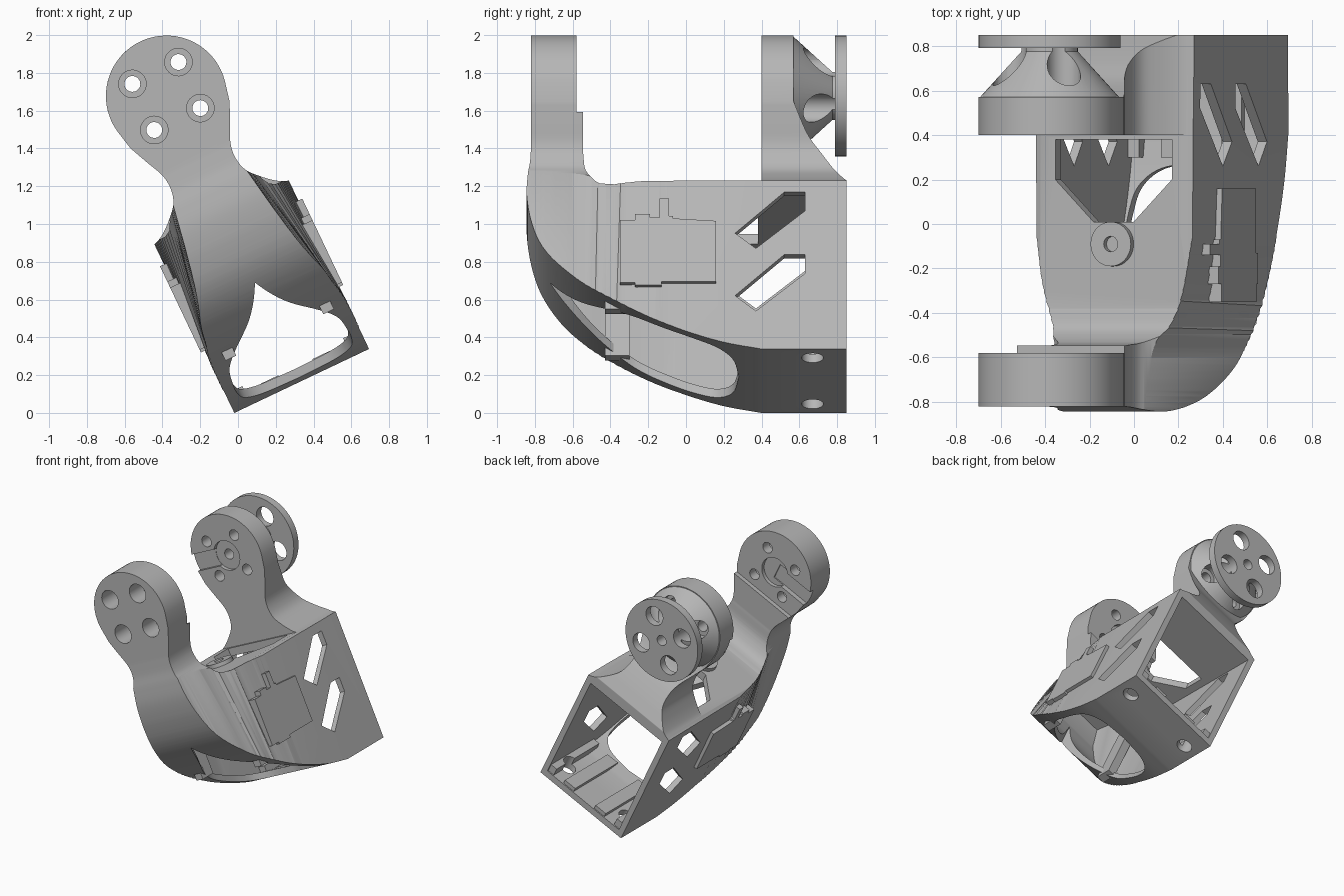
import bpy, bmesh, math
from mathutils import Matrix, Vector

if "Cube" in bpy.data.objects:
    bpy.data.objects.remove(bpy.data.objects["Cube"], do_unlink=True)

grey = bpy.data.materials.new("plain grey")
grey.use_nodes = True
grey.diffuse_color = (0.47, 0.47, 0.47, 1)
grey.node_tree.nodes["Principled BSDF"].inputs["Base Color"].default_value = (0.47, 0.47, 0.47, 1)

# Everything is built upright, then leaned over sideways at the end
LEAN = Matrix.Translation((0.337, 0, 0.169)) @ Matrix.Rotation(math.radians(-25.4), 4, 'Y')
HEAD = 1.67
DIAG = [(a, HEAD + b) for a in (-0.135, 0.135) for b in (-0.135, 0.135)]


def spline(pts, steps=6):
    """Smooth curve through the given points."""
    p = [Vector(q) for q in pts]
    p = [2 * p[0] - p[1]] + p + [2 * p[-1] - p[-2]]
    out = []
    for a, b, c, d in zip(p, p[1:], p[2:], p[3:]):
        for i in range(steps):
            t = i / steps
            out.append(tuple(0.5 * (2 * b + (c - a) * t + (2 * a - 5 * b + 4 * c - d) * t * t
                                    + (3 * b - a - 3 * c + d) * t ** 3)))
    return out + [tuple(p[-2])]


def mirrored(half):
    return half + [(-a, b) for a, b in reversed(half) if abs(a) > 1e-6]


def circle(r, a=0, b=0, n=40):
    return [(a + r * math.cos(2 * math.pi * i / n), b + r * math.sin(2 * math.pi * i / n))
            for i in range(n)]


def rect(a0, a1, b0, b1):
    return [(a0, b0), (a1, b0), (a1, b1), (a0, b1)]


def prism(name, pts, axis, lo, hi, far=None):
    """Extrude an outline along an axis, optionally blending to another outline."""
    place = {'x': lambda p, t: (t, p[0], p[1]),
             'y': lambda p, t: (p[0], t, p[1]),
             'z': lambda p, t: (p[0], p[1], t)}[axis]
    bm = bmesh.new()
    a = [bm.verts.new(place(p, lo)) for p in pts]
    b = [bm.verts.new(place(p, hi)) for p in far or pts]
    bm.faces.new(a)
    bm.faces.new(b[::-1])
    for i in range(len(a)):
        j = (i + 1) % len(a)
        bm.faces.new((a[i], b[i], b[j], a[j]))
    bmesh.ops.recalc_face_normals(bm, faces=bm.faces)
    me = bpy.data.meshes.new(name)
    bm.to_mesh(me)
    bm.free()
    me.materials.append(grey)
    ob = bpy.data.objects.new(name, me)
    bpy.context.scene.collection.objects.link(ob)
    return ob


def combine(target, tool, op='DIFFERENCE'):
    mod = target.modifiers.new("combine", 'BOOLEAN')
    mod.operation, mod.solver, mod.object = op, 'EXACT', tool
    bpy.context.view_layer.objects.active = target
    bpy.ops.object.modifier_apply(modifier=mod.name)
    bpy.data.objects.remove(tool, do_unlink=True)


def cut(target, pts, axis, lo, hi):
    combine(target, prism("cutter", pts, axis, lo, hi))


# Side outline: flat floor, curved nose, front arm, deck, back arm
nose = spline([(0.4, 0), (0.2, 0.04), (0, 0.105), (-0.2, 0.19), (-0.4, 0.3), (-0.55, 0.4),
               (-0.68, 0.525), (-0.77, 0.66), (-0.82, 0.81), (-0.843, 0.97), (-0.838, 1.1),
               (-0.825, 1.2), (-0.82, 1.3)])
deck = spline([(-0.545, 1.25), (-0.53, 1.13), (-0.47, 1.03), (-0.38, 1.0)])
brace = spline([(0.57, 1.5), (0.64, 1.35), (0.72, 1.24), (0.79, 1.13), (0.85, 1.02)])
side = ([(0.85, 0)] + nose + [(-0.82, 2.1), (-0.58, 2.1), (-0.58, 1.45), (-0.545, 1.45)]
        + deck + [(0.4, 1.0), (0.4, 2.1), (0.57, 2.1)] + brace)
body = prism("body_shell", side, 'x', -0.6, 0.6)

# Plan outline narrows the nose, more so towards the deck
low_plan = [(0.395, 0.95)] + spline([(0.398, -0.05), (0.426, -0.3), (0.485, -0.53), (0.505, -0.65),
                                     (0.465, -0.8), (0.43, -0.95)])
high_plan = [(0.395, 0.95)] + spline([(0.386, -0.05), (0.329, -0.3), (0.225, -0.53),
                                      (0.205, -0.65), (0.196, -0.8), (0.195, -0.95)])


def plan_solid(inset):
    low, high = ([(a - inset, b) for a, b in half] for half in (low_plan, high_plan))
    return prism("plan", mirrored(low), 'z', -0.25, 1.25, mirrored(high))


outline = plan_solid(0)
combine(outline, prism("above_plan", rect(-0.7, 0.7, -1.1, 1.1), 'z', 1.2, 2.4), 'UNION')
combine(body, outline, 'INTERSECT')

# Front outline shapes both arms: flared foot, slim neck, round head
arc = [(0.32 * math.cos(math.radians(t)), HEAD + 0.32 * math.sin(math.radians(t)))
       for t in range(-15, 90, 5)]
arm = [(0.6, -0.2), (0.6, 0.96)] + spline([(0.385, 0.99), (0.335, 1.015), (0.27, 1.07),
                                           (0.21, 1.14), (0.19, 1.22), (0.2, 1.3),
                                           (0.245, 1.4), (0.29, 1.5)]) + arc + [(0, HEAD + 0.32)]
combine(body, prism("arm_outline", mirrored(arm), 'y', -1.2, 1.2), 'INTERSECT')

# Hollow interior, open at the back
inner = [(0.95, 0.05)] + spline([(0.4, 0.05), (0.2, 0.09), (0, 0.155), (-0.2, 0.24), (-0.4, 0.35),
                                 (-0.55, 0.46), (-0.66, 0.6), (-0.73, 0.78)]) \
    + [(-0.73, 0.94), (0.95, 0.94)]
cavity = prism("cavity", inner, 'x', -0.6, 0.6)
combine(cavity, plan_solid(0.045), 'INTERSECT')
combine(body, cavity)

# Leaf-shaped opening under the nose and notch in the deck
leaf = spline([(0, -0.72), (0.1, -0.58), (0.23, -0.42), (0.315, -0.27), (0.335, -0.1),
               (0.335, 0.05), (0.305, 0.17), (0.2, 0.25), (0, 0.28)])
cut(body, mirrored(leaf), 'z', -0.2, 0.75)
cut(body, mirrored([(0.1, 0.01), (0.29, 0.2), (0.29, 0.38)]), 'z', 0.85, 1.1)

# Angled wall slots and floor screw holes
for drop in (0, 0.367):
    slot = [(0.26, 0.68), (0.37, 0.59), (0.63, 0.81), (0.63, 0.92), (0.52, 0.92)]
    cut(body, [(a, b - drop) for a, b in slot], 'x', -0.7, 0.7)
for u in (-0.285, 0.285):
    cut(body, circle(0.058, u, 0.67, 24), 'z', -0.2, 0.2)

# Keyhole recesses on the facing sides of the arms
for lo, hi in ((-0.61, -0.5), (0.3, 0.43)):
    key = prism("keyhole", circle(0.115, 0, HEAD), 'y', lo, hi)
    combine(key, prism("slot", rect(-0.5, 0, HEAD - 0.065, HEAD + 0.065), 'y', lo - 0.01, hi - 0.002),
            'UNION')
    combine(body, key)

# Arm bolt holes, counterbored at the front
for a, b in DIAG:
    cut(body, circle(0.042, a, b, 24), 'y', -0.95, -0.4)
    cut(body, circle(0.073, a, b, 32), 'y', -0.95, -0.66)
    cut(body, circle(0.042, a, b, 24), 'y', 0.3, 0.7)
cut(body, circle(0.04, 0, HEAD, 24), 'y', 0.3, 0.7)

# Pivot cone and disc on the back arm
cone = prism("pivot_cone", circle(0.318, 0, HEAD, 64), 'y', 0.565, 0.775, circle(0.127, 0, HEAD, 64))
neck = prism("pivot_neck", circle(0.127, 0, HEAD), 'y', 0.76, 0.8)
disc = prism("pivot_disc", circle(0.32, 0, HEAD, 64), 'y', 0.79, 0.85)
for a, b in DIAG:
    cut(cone, circle(0.075, a, b, 32), 'y', 0.59, 0.9)
    cut(cone, circle(0.042, a, b, 24), 'y', 0.5, 0.65)
    cut(neck, circle(0.075, a, b, 32), 'y', 0.7, 0.9)
    cut(disc, circle(0.075, a, b, 32), 'y', 0.7, 0.9)
for part in (cone, neck, disc):
    cut(part, circle(0.04, 0, HEAD, 24), 'y', 0.5, 0.9)

# Round boss on the deck
boss = prism("deck_boss", circle(0.1, 0, -0.09), 'z', 0.95, 1.03)
cut(boss, circle(0.035, 0, -0.09, 20), 'z', 0.98, 1.2)
parts = [body, cone, neck, disc, boss]

# Raised side panels, inner wall ribs and floor rails
panel = [(-0.35, 0.38), (-0.27, 0.38), (-0.27, 0.365), (-0.13, 0.365), (-0.13, 0.385), (0.16, 0.385),
         (0.16, 0.74), (-0.07, 0.755), (-0.07, 0.77), (-0.09, 0.77), (-0.09, 0.87), (-0.14, 0.87),
         (-0.14, 0.76), (-0.19, 0.76), (-0.19, 0.78), (-0.27, 0.78), (-0.27, 0.745), (-0.35, 0.745)]
for label, s in (("left", 1), ("right", -1)):
    parts.append(prism(label + "_panel", panel, 'x', s * 0.351, s * 0.417))
    parts.append(prism(label + "_rib", rect(-0.43, -0.3, 0.27, 0.74), 'x', s * 0.255, s * 0.318))
    for tag, u, w, h in (("inner", 0.15, 0.05, 0.08), ("outer", 0.325, 0.03, 0.11)):
        parts.append(prism(label + "_" + tag + "_rail", rect(s * u - w, s * u + w, 0.03, h),
                           'y', 0.3, 0.84))
    # Hole clearance through the outer rail
    cut(parts[-1], circle(0.058, s * 0.285, 0.67, 24), 'z', -0.1, 0.2)

bpy.ops.object.select_all(action='DESELECT')
for ob in parts:
    ob.matrix_world = LEAN
    ob.select_set(True)
bpy.context.view_layer.objects.active = body
bpy.ops.object.shade_smooth_by_angle(angle=math.radians(32))
